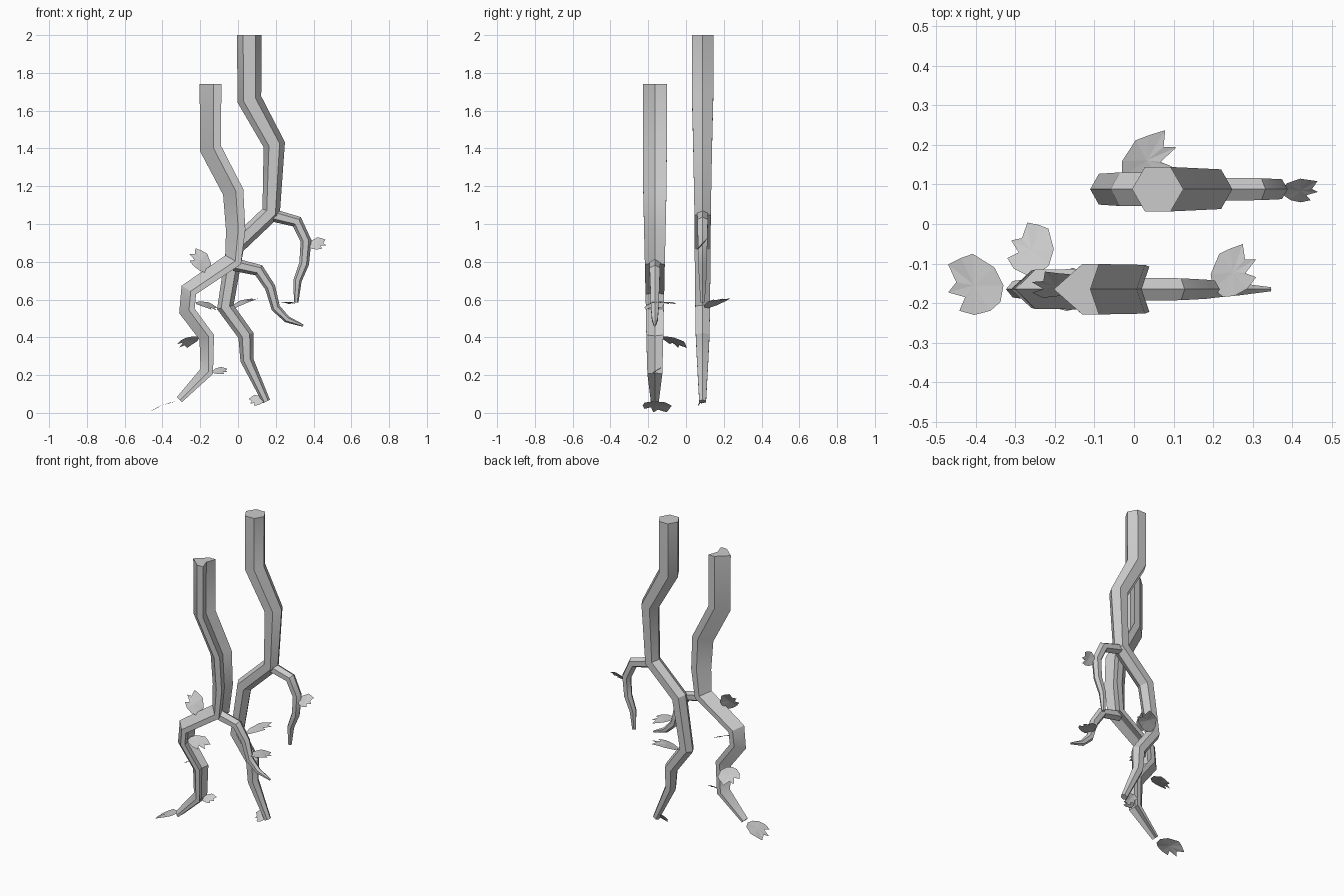
import bpy, bmesh
from math import cos, sin, pi
from mathutils import Vector

if "Cube" in bpy.data.objects:
    bpy.data.objects.remove(bpy.data.objects["Cube"])

HEX = [(cos(i * pi / 3), sin(i * pi / 3)) for i in range(6)]
# hexagon with its right-hand corner pressed inwards
DENTED = [(-1, 0), (.25, -1.1), (.98, -1.1), (.6, 0), (.98, 1.1), (.25, 1.1)]
LEAF = [(0, 0), (.05, -.28), (.22, -.43), (.5, -.5), (.78, -.43), (.67, -.2), (1, -.12),
        (.84, .05), (1, .35), (.75, .46), (.53, .53), (.15, .3)]


def finish(name, bm, smooth):
    bmesh.ops.recalc_face_normals(bm, faces=bm.faces[:])
    me = bpy.data.meshes.new(name)
    bm.to_mesh(me)
    bm.free()
    ob = bpy.data.objects.new(name, me)
    bpy.context.collection.objects.link(ob)
    if smooth:
        bpy.ops.object.select_all(action='DESELECT')
        ob.select_set(True)
        bpy.context.view_layer.objects.active = ob
        bpy.ops.object.shade_smooth_by_angle(angle=0.52)


def vine(name, y, path, section):
    """Tapered tube along (x, z, radius) points lying in the plane at y."""
    bm = bmesh.new()
    pts = [Vector((x, y, z)) for x, z, r in path]
    rings = []
    for i, p in enumerate(pts):
        a = (p - pts[i - 1]).normalized() if i else Vector()
        b = (pts[i + 1] - p).normalized() if i < len(pts) - 1 else Vector()
        t = (a + b).normalized()
        n = Vector((-t.z, 0, t.x))
        r = path[i][2]
        rings.append([bm.verts.new(p + n * u * r + Vector((0, v * r, 0))) for u, v in section])
    for a, b in zip(rings, rings[1:]):
        for k in range(len(section)):
            m = (k + 1) % len(section)
            bm.faces.new((a[k], a[m], b[m], b[k]))
    bm.faces.new(rings[0])
    bm.faces.new(rings[-1])
    finish(name, bm, True)


def leaf(name, base, tip, side, width):
    """Toothed leaf fan, gently arched from base to tip."""
    bm = bmesh.new()
    base = Vector(base)
    d = Vector(tip) - base
    s = Vector(side)
    s = (s - d * s.dot(d) / d.length_squared).normalized()
    n = d.normalized().cross(s)
    if n.z < 0:
        n = -n

    def at(u, v):
        return bm.verts.new(base + d * u + s * v * width + n * d.length * .25 * u * (1 - u))
    rim = [at(u, v) for u, v in LEAF]
    mid = at(.5, 0)
    for i in range(len(rim)):
        bm.faces.new((mid, rim[i], rim[(i + 1) % len(rim)]))
    finish(name, bm, False)


# main vines and their side shoots
vine("front_vine", -.165, [(-.145, 1.74, .058), (-.145, 1.40, .058), (-.025, 1.17, .056),
     (-.012, .97, .052), (-.025, .81, .048), (-.26, .65, .045), (-.27, .54, .043),
     (-.165, .40, .041), (-.165, .22, .036), (-.31, .07, .019)], DENTED)
vine("rear_vine", .088, [(.06, 2, .065), (.06, 1.66, .065), (.192, 1.42, .058),
     (.175, 1.06, .05), (-.015, .88, .049), (-.067, .56, .045), (.042, .41, .042),
     (.047, .28, .035), (.15, .06, .021)], HEX)
vine("front_shoot", -.165, [(-.02, .785, .034), (.11, .755, .032), (.17, .665, .028),
     (.2, .555, .024), (.26, .495, .018), (.345, .462, .006)], HEX)
vine("rear_shoot", .088, [(.17, 1.05, .034), (.312, 1.012, .032), (.36, .91, .029),
     (.35, .79, .026), (.315, .7, .022), (.308, .585, .012)], HEX)

# leaves: base, tip, width direction, width
leaves = [
    ((-.33, -.155, .06), (-.47, -.155, .003), (0, 1, 0), .15),
    ((-.15, -.16, .755), (-.25, -.14, .85), (.55, .5, .6), .11),
    ((-.215, -.105, .405), (-.3, -.03, .345), (.7, .7, 0), .13),
    ((-.225, -.165, .585), (-.11, -.165, .545), (0, 1, .3), .11),
    ((-.135, -.16, .22), (-.055, -.155, .22), (0, .75, .5), .065),
    ((-.03, .12, .555), (.1, .205, .605), (-.6, .8, 0), .11),
    ((.2, -.165, .585), (.3, -.08, .575), (-.6, .8, 0), .11),
    ((.375, .088, .89), (.465, .088, .895), (0, .7, .75), .085),
    ((.135, .088, .075), (.062, .088, .055), (0, .6, .8), .07),
]
for i, args in enumerate(leaves, 1):
    leaf(f"leaf_{i}", *args)
